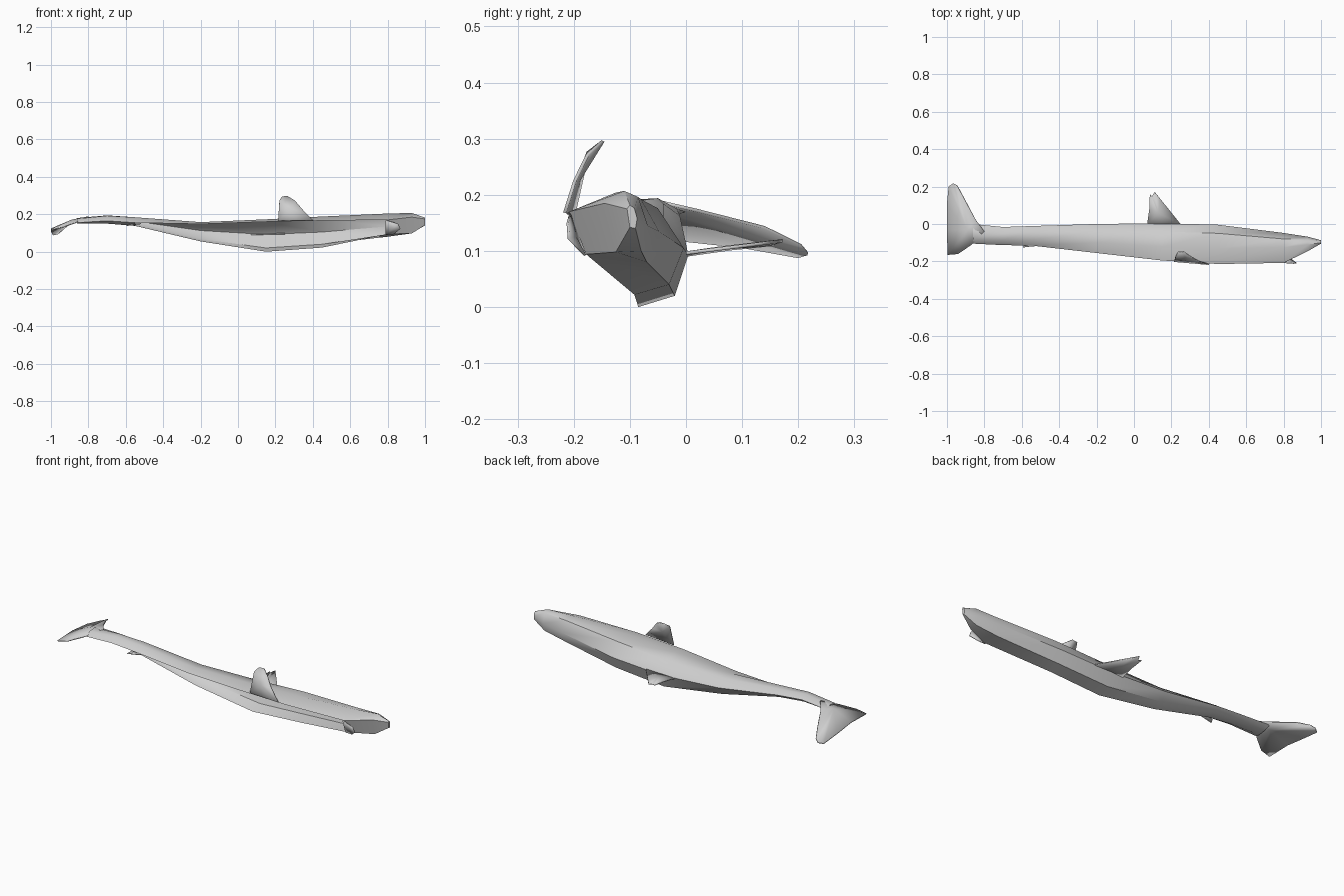
import bpy, bmesh, math
from mathutils import Vector

if "Cube" in bpy.data.objects:
    bpy.data.objects.remove(bpy.data.objects["Cube"], do_unlink=True)

GREY = (0.62, 0.62, 0.62, 1.0)
mat = bpy.data.materials.new("light_grey")
mat.use_nodes = True
mat.diffuse_color = GREY
bsdf = next(n for n in mat.node_tree.nodes if n.type == 'BSDF_PRINCIPLED')
bsdf.inputs["Base Color"].default_value = GREY


def make_object(name, verts, faces, angle=40):
    mesh = bpy.data.meshes.new(name)
    mesh.from_pydata(verts, [], faces)
    mesh.materials.append(mat)
    obj = bpy.data.objects.new(name, mesh)
    bpy.context.collection.objects.link(obj)
    bpy.ops.object.select_all(action='DESELECT')
    obj.select_set(True)
    bpy.context.view_layer.objects.active = obj
    bpy.ops.object.shade_smooth_by_angle(angle=math.radians(angle))
    return obj


def plate(name, outline, hub=None, thickness=0.006):
    """Thin fin: a fan around a hub point, given thickness."""
    n = len(outline)
    if hub is None:
        hub = sum((Vector(p) for p in outline), Vector()) / n
    verts = list(outline) + [tuple(hub)]
    obj = make_object(name, verts, [(i, (i + 1) % n, n) for i in range(n)])
    mod = obj.modifiers.new("thickness", 'SOLIDIFY')
    mod.thickness = thickness
    mod.offset = 0
    return obj


# Body: cross-sections (y, z) from the upper rim over the back to the lower rim
sections = [
    (-0.86, [(-.105, .155), (-.08, .176), (-.035, .180), (.0, .170), (-.03, .158), (-.08, .150)]),
    (-0.70, [(-.113, .165), (-.085, .192), (-.05, .194), (-.016, .175), (-.04, .155), (-.085, .150)]),
    (-0.55, [(-.115, .155), (-.085, .184), (-.04, .184), (-.011, .163), (-.035, .143), (-.09, .138)]),
    (-0.20, [(-.155, .148), (-.10, .158), (-.04, .152), (.0, .113), (-.03, .068), (-.09, .055)]),
    (0.15, [(-.195, .160), (-.12, .173), (-.04, .158), (.004, .092), (-.02, .020), (-.085, .0)]),
    (0.45, [(-.214, .166), (-.13, .188), (-.05, .176), (-.004, .105), (-.03, .040), (-.092, .022)]),
    (0.80, [(-.208, .170), (-.125, .204), (-.08, .192), (-.048, .135), (-.07, .080), (-.178, .094)]),
    (0.93, [(-.145, .185), (-.11, .207), (-.085, .196), (-.068, .145), (-.08, .100), (-.125, .098)]),
    (1.00, [(-.105, .175), (-.10, .182), (-.092, .176), (-.087, .158), (-.09, .140), (-.10, .142)]),
]
verts = [(x, y, z) for x, ring in sections for y, z in ring]
N = 6
faces = []
for s in range(len(sections) - 1):
    # the underside stays open between the tail stock and the head
    closed = sections[s + 1][0] <= -0.55 or sections[s][0] >= 0.80
    for i in range(N if closed else N - 1):
        j = (i + 1) % N
        a, b = s * N, (s + 1) * N
        faces.append((a + i, b + i, b + j, a + j))
faces.append(tuple(range(N)))
last = (len(sections) - 1) * N
faces.append(tuple(reversed(range(last, last + N))))
make_object("body", verts, faces, 45)

# Tail flukes
plate("tail_flukes", [
    (-.80, -.04, .186), (-.845, .02, .172), (-.91, .14, .142), (-.945, .205, .110),
    (-.965, .217, .095), (-.99, .20, .090), (-1.0, .10, .108), (-.998, -.03, .122),
    (-.997, -.165, .118), (-.94, -.160, .130), (-.87, -.112, .155)],
    hub=(-.89, -.03, .168))

# Side fins
plate("upright_side_fin", [
    (.215, -.200, .165), (.222, -.175, .275), (.235, -.150, .294), (.265, -.148, .296),
    (.305, -.175, .272), (.345, -.198, .225), (.40, -.216, .168)],
    hub=(.28, -.192, .225))
plate("level_side_fin", [
    (.07, -.005, .092), (.082, .08, .104), (.085, .158, .112), (.097, .148, .112),
    (.11, .172, .118), (.14, .135, .113), (.25, -.002, .096)],
    hub=(.13, .06, .105))

# Jaw tip and small rear fin
plate("jaw_tip", [(.79, -.206, .168), (.855, -.211, .150), (.868, -.209, .122),
                  (.83, -.180, .092), (.79, -.180, .092)], thickness=0.004)
plate("small_rear_fin", [(-.52, -.118, .150), (-.57, -.122, .143), (-.595, -.126, .140),
                         (-.585, -.105, .145), (-.53, -.095, .148)], thickness=0.005)
